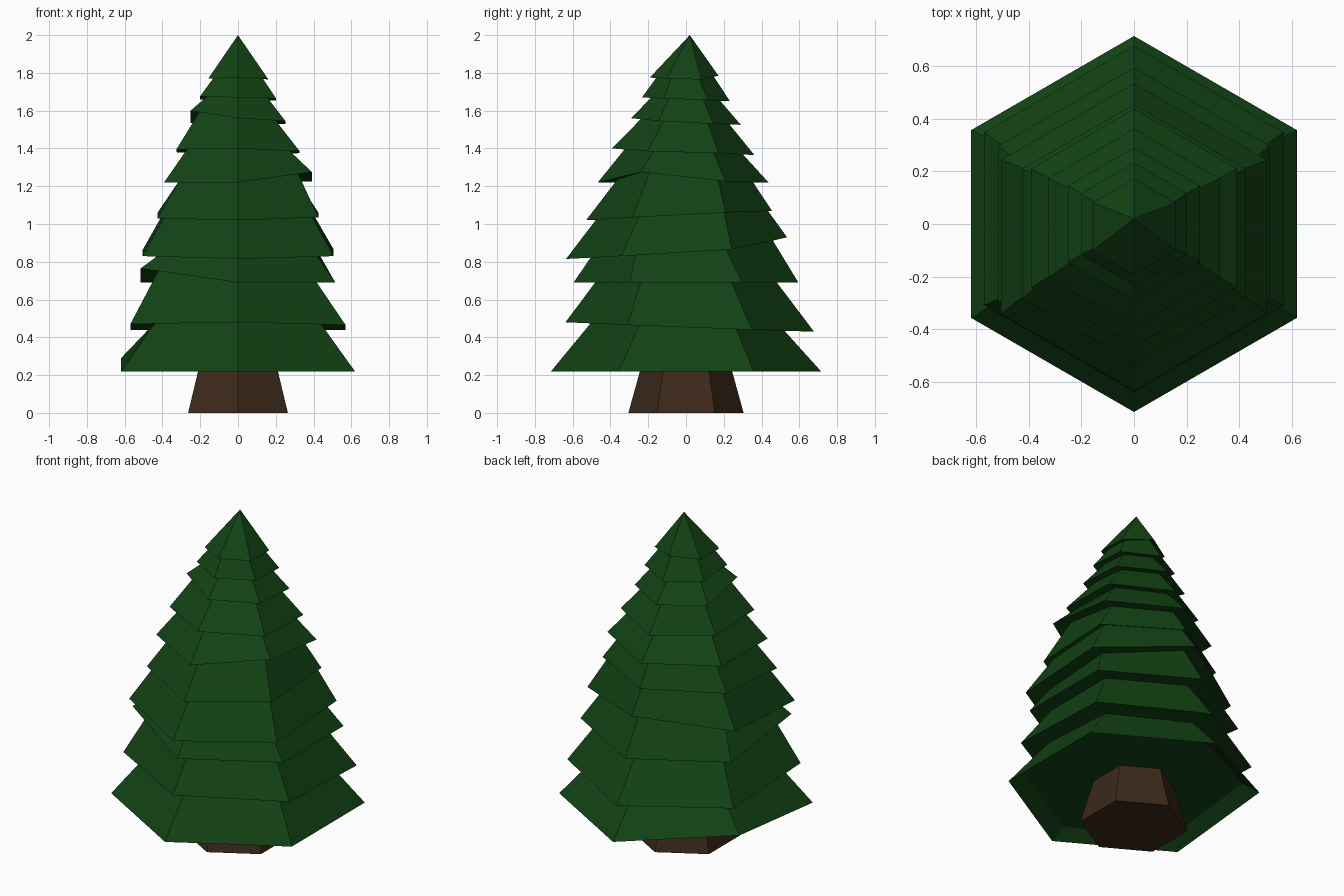
import bpy, bmesh, math

if "Cube" in bpy.data.objects:
    bpy.data.objects.remove(bpy.data.objects["Cube"])


def material(name, rgb):
    m = bpy.data.materials.new(name)
    m.diffuse_color = (*rgb, 1)
    m.use_nodes = True
    m.node_tree.nodes["Principled BSDF"].inputs["Base Color"].default_value = m.diffuse_color
    return m


def ring(bm, r, cy, zs):
    """Six-sided ring, starting at the front corner, counter-clockwise."""
    out = []
    for i, z in enumerate(zs):
        a = math.radians(-90 + 60 * i)
        out.append(bm.verts.new((r * math.cos(a), cy + r * math.sin(a), z)))
    return out


def bridge(bm, a, b):
    for i in range(6):
        j = (i + 1) % 6
        bm.faces.new((a[i], a[j], b[j], b[i]))


def finish(bm, name, mat):
    bmesh.ops.recalc_face_normals(bm, faces=bm.faces)
    me = bpy.data.meshes.new(name)
    bm.to_mesh(me)
    bm.free()
    me.materials.append(mat)
    ob = bpy.data.objects.new(name, me)
    bpy.context.collection.objects.link(ob)


# Trunk: tapered hexagonal prism
bm = bmesh.new()
low = ring(bm, 0.305, 0, [0] * 6)
high = ring(bm, 0.222, 0, [0.30] * 6)
bridge(bm, low, high)
bm.faces.new(low)
bm.faces.new(high)
finish(bm, "trunk", material("bark", (0.045, 0.022, 0.010)))

# Branch tiers: underside radius, rim radius, y offset, corner heights
# (front, front right, back right, back, back left, front left)
TIERS = [
    (0.620, 0.715, 0.00, (0.22, 0.22, 0.22, 0.22, 0.29, 0.22)),
    (0.500, 0.658, 0.02, (0.48, 0.465, 0.44, 0.43, 0.44, 0.47)),
    (0.470, 0.595, 0.00, (0.69, 0.69, 0.69, 0.69, 0.69, 0.765)),
    (0.470, 0.585, -0.05, (0.815, 0.83, 0.865, 0.93, 0.86, 0.83)),
    (0.445, 0.492, -0.037, (1.02, 1.035, 1.06, 1.07, 1.06, 1.03)),
    (0.355, 0.452, -0.015, (1.22, 1.275, 1.225, 1.22, 1.22, 1.22)),
    (0.300, 0.377, -0.015, (1.40, 1.385, 1.375, 1.365, 1.38, 1.395)),
    (0.220, 0.290, 0.00, (1.56, 1.545, 1.53, 1.525, 1.535, 1.60)),
    (0.170, 0.233, 0.00, (1.67, 1.665, 1.655, 1.65, 1.66, 1.675)),
    (0.140, 0.182, -0.01, (1.775, 1.77, 1.765, 1.785, 1.77, 1.77)),
]

# Foliage: one continuous stepped skin, closed underneath, pointed on top
bm = bmesh.new()
previous = None
for inner, outer, cy, zs in TIERS:
    lift = 0.015 if previous else 0.05
    under = ring(bm, inner, cy * 0.6, [z + lift for z in zs])
    rim = ring(bm, outer, cy, zs)
    if previous:
        bridge(bm, previous, under)
    else:
        bm.faces.new(under)
    bridge(bm, under, rim)
    previous = rim
tip = bm.verts.new((0, 0.02, 2.0))
for i in range(6):
    bm.faces.new((previous[i], previous[(i + 1) % 6], tip))
finish(bm, "foliage", material("needles", (0.006, 0.055, 0.007)))
